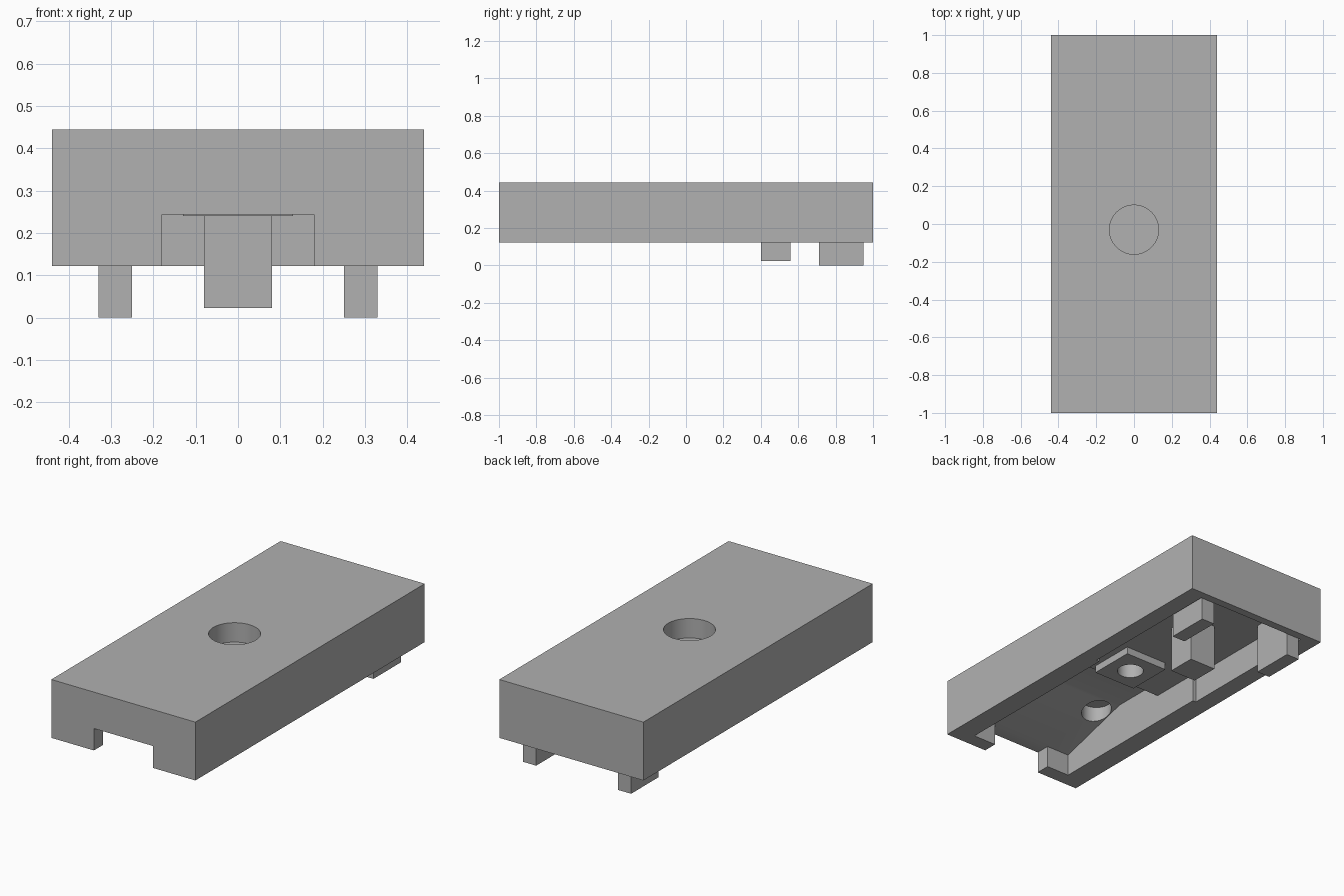
import bpy, bmesh
from mathutils import Matrix, Vector

cube = bpy.data.objects.get("Cube")
if cube:
    bpy.data.objects.remove(cube, do_unlink=True)

grey = bpy.data.materials.new("mid_grey")
grey.use_nodes = True
grey.diffuse_color = (0.44, 0.44, 0.44, 1)
grey.node_tree.nodes["Principled BSDF"].inputs["Base Color"].default_value = grey.diffuse_color


def make(name, bm):
    bmesh.ops.recalc_face_normals(bm, faces=bm.faces)
    mesh = bpy.data.meshes.new(name)
    bm.to_mesh(mesh)
    bm.free()
    mesh.materials.append(grey)
    obj = bpy.data.objects.new(name, mesh)
    bpy.context.collection.objects.link(obj)
    return obj


def box(name, low, high):
    low, high = Vector(low), Vector(high)
    bm = bmesh.new()
    bmesh.ops.create_cube(bm, size=1, matrix=Matrix.Translation((low + high) / 2)
                          @ Matrix.Diagonal((*(high - low), 1)))
    return make(name, bm)


def cylinder(name, x, y, radius, bottom, top):
    bm = bmesh.new()
    bmesh.ops.create_cone(bm, cap_ends=True, segments=64, radius1=radius, radius2=radius,
                          depth=top - bottom,
                          matrix=Matrix.Translation((x, y, (bottom + top) / 2)))
    return make(name, bm)


def side_prism(name, profile, half_width):
    bm = bmesh.new()
    face = bm.faces.new([bm.verts.new((-half_width, y, z)) for y, z in profile])
    new = bmesh.ops.extrude_face_region(bm, geom=[face])["geom"]
    bmesh.ops.translate(bm, vec=(2 * half_width, 0, 0),
                        verts=[v for v in new if isinstance(v, bmesh.types.BMVert)])
    return make(name, bm)


def cut(target, cutters):
    bpy.context.view_layer.objects.active = target
    for cutter in cutters:
        mod = target.modifiers.new("cut", "BOOLEAN")
        mod.operation = "DIFFERENCE"
        mod.solver = "EXACT"
        mod.object = cutter
        bpy.ops.object.modifier_apply(modifier=mod.name)


# Main slab and the boss on its underside
HOLE_Y = -0.03
body = box("body", (-0.44, -1, 0.122), (0.44, 1, 0.444))
boss = box("hole_boss", (-0.13, HOLE_Y - 0.13, 0.24), (0.13, HOLE_Y + 0.13, 0.285))

# Underside cavity: ramp, deep pocket and shallow shelf, then a wider rear bay
profile = [(-0.92, 0), (-0.92, 0.243), (-0.5, 0.36), (-0.19, 0.36),
           (-0.19, 0.28), (0.2, 0.28), (0.2, 0)]
pilot = cylinder("pilot_hole_cutter", 0, HOLE_Y, 0.068, 0, 0.325)
cutters = [
    side_prism("cavity_cutter", profile, 0.32),
    box("rear_bay_cutter", (-0.34, 0.1, 0), (0.34, 0.955, 0.28)),
    box("front_notch_cutter", (-0.18, -1.1, 0), (0.18, -0.9, 0.243)),
    cylinder("top_bore_cutter", 0, HOLE_Y, 0.13, 0.337, 0.6),
    pilot,
]
cutters += [cylinder("blind_hole_cutter", s * 0.238, -0.59, 0.078, 0.2, 0.40) for s in (-1, 1)]
cut(body, cutters)
cut(boss, [pilot])
for cutter in cutters:
    bpy.data.objects.remove(cutter, do_unlink=True)

# Two rear legs and the centre peg
for side, s in (("left", 1), ("right", -1)):
    xs = sorted((s * 0.25, s * 0.33))
    box(side + "_leg", (xs[0], 0.71, 0), (xs[1], 0.95, 0.285))
box("centre_peg", (-0.08, 0.4, 0.022), (0.08, 0.56, 0.285))

# Smooth bores with crisp edges
for obj in (body, boss):
    bpy.ops.object.select_all(action="DESELECT")
    obj.select_set(True)
    bpy.context.view_layer.objects.active = obj
    bpy.ops.object.shade_smooth_by_angle(angle=0.5)
